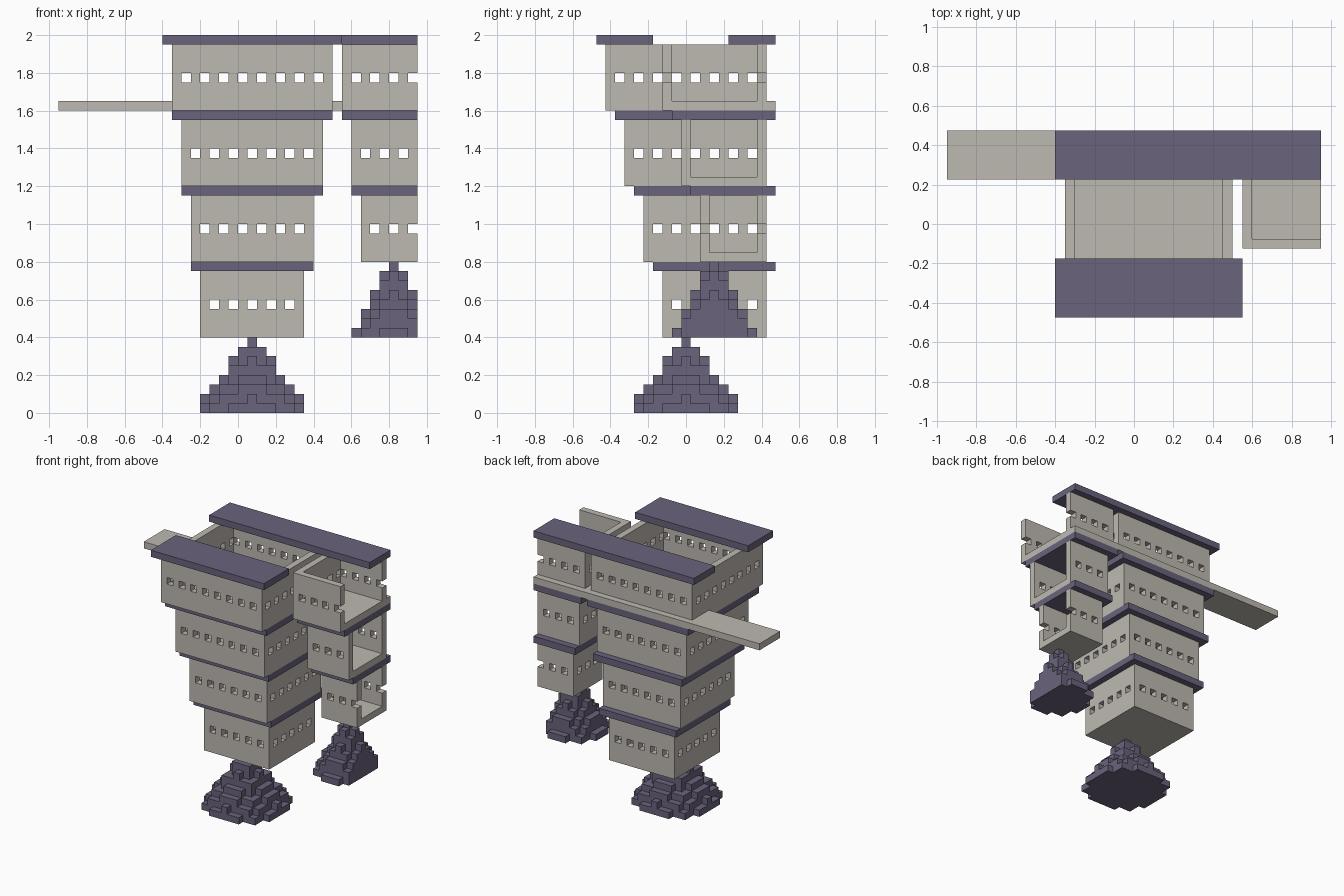
import bpy
import bmesh
from mathutils import Vector

U = 0.05  # edge of one building block

if "Cube" in bpy.data.objects:
    bpy.data.objects.remove(bpy.data.objects["Cube"])


def make_material(name, rgb):
    mat = bpy.data.materials.new(name)
    mat.use_nodes = True
    mat.diffuse_color = (*rgb, 1)
    mat.node_tree.nodes["Principled BSDF"].inputs["Base Color"].default_value = (*rgb, 1)
    return mat


STONE = make_material("pale stone", (0.515, 0.485, 0.44))
SLATE = make_material("purple slate", (0.144, 0.125, 0.198))


def finish(name, bm, mat):
    bmesh.ops.remove_doubles(bm, verts=bm.verts, dist=U / 100)
    bmesh.ops.recalc_face_normals(bm, faces=bm.faces)
    mesh = bpy.data.meshes.new(name)
    bm.to_mesh(mesh)
    bm.free()
    mesh.materials.append(mat)
    bpy.context.collection.objects.link(bpy.data.objects.new(name, mesh))


def box(name, x, y, z, mat):
    """Plain box from (low, high) ranges."""
    bm = bmesh.new()
    bmesh.ops.create_cube(bm, size=1)
    for v in bm.verts:
        v.co = [lo + (c + 0.5) * (hi - lo) for c, (lo, hi) in zip(v.co, (x, y, z))]
    finish(name, bm, mat)


def blocks(name, cells, origin, mat):
    """Outer skin of a set of unit blocks."""
    bm = bmesh.new()
    for cell in cells:
        for axis in range(3):
            for side in (0, 1):
                step = list(cell)
                step[axis] += 2 * side - 1
                if tuple(step) in cells:
                    continue
                a, b = (axis + 1) % 3, (axis + 2) % 3
                quad = []
                for da, db in ((0, 0), (1, 0), (1, 1), (0, 1)):
                    p = Vector(cell)
                    p[axis] += side
                    p[a] += da
                    p[b] += db
                    quad.append(bm.verts.new(Vector(origin) + p * U))
                bm.faces.new(quad)
    finish(name, bm, mat)


def storey(name, x0, y0, z0, nx, ny, open_left=False):
    """Hollow room: floor, one-block walls and a row of square windows."""
    x_ends = (0,) if open_left else (0, nx - 1)
    y_ends = (0, ny - 1)
    cells = set()
    for i in range(nx):
        for j in range(ny):
            for k in range(7):
                wall = i in x_ends or j in y_ends
                window = k == 3 and ((i % 2 and j in y_ends) or (j % 2 and i in x_ends))
                if k == 0 or (wall and not window):
                    cells.add((i, j, k))
    blocks(name, cells, (x0, y0, z0), STONE)


def rock(name, cx, cy, z0, radius, cut=99):
    """Stepped cone of stacked block discs, sliced flat past the cut column."""
    cells = set()
    n = int(radius)
    for k in range(8):
        r = radius * (1 - k / 8)
        for i in range(-n, min(n, cut) + 1):
            for j in range(-n, n + 1):
                if i * i + j * j <= r * r:
                    cells.add((i, j, k))
    blocks(name, cells, (cx - U / 2, cy - U / 2, z0), SLATE)


BACK, EAVE, END = 0.425, 0.475, 0.95

# Main tower, each storey wider than the one below
for s in range(4):
    n = 11 + 2 * s
    x0, y0, z0 = -0.2 - U * s, BACK - n * U, 0.4 + 0.4 * s
    storey(f"main_storey_{s + 1}", x0, y0, z0, n, n)
    if s:
        box(f"main_ledge_{s}", (x0, x0 + n * U), (y0 + U, EAVE), (z0 - U, z0), SLATE)

# Side tower, open on its outer face
for s in range(3):
    nx, ny = 6 + s, 7 + 2 * s
    x0, y0, z0 = END - nx * U, BACK - ny * U, 0.8 + 0.4 * s
    storey(f"side_storey_{s + 1}", x0, y0, z0, nx, ny, open_left=True)
    if s:
        box(f"side_ledge_{s}", (x0, END), (y0 + U, EAVE), (z0 - U, z0), SLATE)

# Walkway along the back, with its projecting end and the link between towers
DECK = (1.6, 1.65)
box("walkway_strip", (-END, END), (BACK, EAVE), DECK, STONE)
box("walkway_end", (-END, -0.35), (0.225, BACK), DECK, STONE)
box("walkway_link", (0.5, 0.55), (0.225, BACK), DECK, STONE)

# Roof slabs
box("front_roof", (-0.4, 0.55), (-EAVE, -0.175), (1.95, 2), SLATE)
box("back_roof", (-0.4, END), (0.225, EAVE), (1.95, 2), SLATE)

# Stepped rocks under the towers
rock("main_rock", 0.075, 0, 0, 5.75)
rock("side_rock", 0.825, 0.15, 0.4, 4.25, cut=2)
